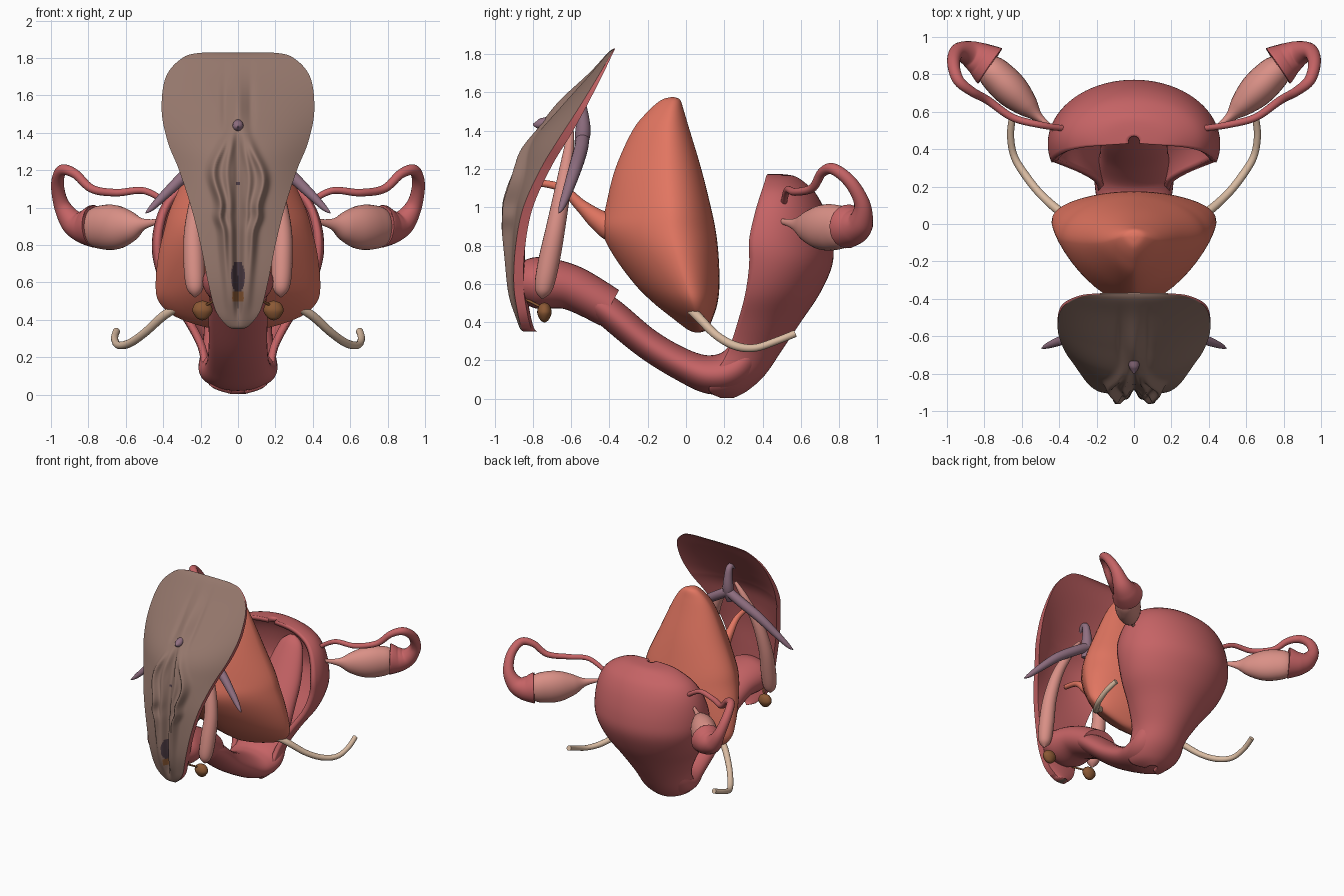
import bpy, bmesh, math
from mathutils import Vector

cube = bpy.data.objects.get("Cube")
if cube:
    bpy.data.objects.remove(cube)


def material(name, r, g, b):
    m = bpy.data.materials.new(name)
    m.use_nodes = True
    m.diffuse_color = (r, g, b, 1)
    node = m.node_tree.nodes["Principled BSDF"]
    node.inputs["Base Color"].default_value = (r, g, b, 1)
    node.inputs["Roughness"].default_value = 0.6
    return m


TAUPE = material("taupe skin", .30, .185, .15)
RED = material("muscle red", .56, .125, .13)
ORANGE = material("coral orange", .76, .18, .12)
PINK = material("soft pink", .70, .28, .24)
BEIGE = material("beige", .70, .50, .36)
MAUVE = material("mauve", .28, .16, .22)
BROWN = material("gland brown", .26, .10, .035)
DARK = material("dark opening", .075, .045, .058)


def smooth(keys, n):
    """Catmull-Rom samples through a list of equal-length tuples."""
    out, last = [], len(keys) - 1
    for i in range(n + 1):
        f = i / n * last
        k = min(int(f), last - 1)
        t = f - k
        quad = [keys[max(0, min(last, k + j))] for j in (-1, 0, 1, 2)]
        out.append([b + .5 * t * (c - a + t * (2*a - 5*b + 4*c - d + t * (3*(b - c) + d - a)))
                    for a, b, c, d in zip(*quad)])
    return out


def surface(name, rows, mats, wrap=True, rule=None, mirror=False, angle=50):
    """Skin rows of points; closed rows also get end caps."""
    bm = bmesh.new()
    vs = [[bm.verts.new(p) for p in row] for row in rows]
    n = len(rows[0])
    for a, b in zip(vs, vs[1:]):
        for c in range(n if wrap else n - 1):
            d = (c + 1) % n
            f = bm.faces.new((a[c], b[c], b[d], a[d]))
            if rule:
                f.material_index = rule(f.calc_center_median(), c)
    if wrap:
        bm.faces.new(vs[0])
        bm.faces.new(vs[-1])
        bmesh.ops.recalc_face_normals(bm, faces=bm.faces)
    me = bpy.data.meshes.new(name)
    bm.to_mesh(me)
    bm.free()
    ob = bpy.data.objects.new(name, me)
    bpy.context.collection.objects.link(ob)
    for m in mats:
        me.materials.append(m)
    bpy.ops.object.select_all(action='DESELECT')
    bpy.context.view_layer.objects.active = ob
    ob.select_set(True)
    bpy.ops.object.shade_smooth_by_angle(angle=math.radians(angle))
    if mirror:
        ob.modifiers.new("mirror", 'MIRROR')
    return ob


def tube(name, keys, mat, flat=1.0, mirror=False, start=(0, 0, 1), sides=20, n=48):
    """Tube through (x, y, z, radius) keys; flat scales the second axis."""
    pts = smooth(keys, n)
    pos = [Vector(p[:3]) for p in pts]
    normal = Vector(start)
    rows = []
    for i, p in enumerate(pos):
        t = (pos[min(i + 1, n)] - pos[max(i - 1, 0)]).normalized()
        normal = (normal - t * normal.dot(t)).normalized()
        side = t.cross(normal)
        r = max(pts[i][3], .001)
        rows.append([p + r * (normal * math.cos(a) + side * math.sin(a) * flat)
                     for a in (math.tau * k / sides for k in range(sides))])
    return surface(name, rows, [mat], mirror=mirror)


# Outer skin plate: height, half width, edge y, centre y
PLATE = [(1.83, .18, -.375, -.375), (1.805, .29, -.39, -.41), (1.70, .385, -.45, -.50),
         (1.52, .408, -.56, -.665), (1.35, .375, -.67, -.81), (1.2, .315, -.76, -.87),
         (1.0, .25, -.85, -.905), (.8, .20, -.89, -.915), (.6, .16, -.90, -.915),
         (.45, .12, -.88, -.89), (.37, .06, -.86, -.87), (.35, .02, -.85, -.85)]
COLS = 100


def bump(v, centre, width):
    return math.exp(-((v - centre) / width) ** 2)


def relief(x, z):
    """Raised folds, central groove and hood on the plate front."""
    fade = 1 / (1 + math.exp((z - 1.38) / .03)) / (1 + math.exp((.45 - z) / .03))
    side = 1 if x > 0 else -1
    ridge = .035 + .04 * bump(z, .9, .4) + .075 * bump(z, 1.18 - .02 * side, .15)
    ridge += .02 * bump(z, .95, .05)
    h = fade * (.015 + .05 * bump(z, 1.02, .3)) * bump(abs(x), ridge, .024)
    h += fade * .02 * bump(abs(x), ridge * .45, .018)
    h -= fade * .03 * bump(x, 0, .025)
    hood = bump(z, 1.54, .14)
    return h + hood * (.03 * bump(x, 0, .035) - .012 * bump(abs(x), .07, .02))


rows = []
for z, w, edge, mid in smooth(PLATE, 130):
    front, back = [], []
    thin = min(1, .1 + (1.83 - z) * 2)
    for c in range(COLS + 1):
        u = c / COLS * 2 - 1
        y = mid + (edge - mid) * u * u
        front.append((u * w, y - relief(u * w, z) * (1 - u ** 4), z))
        back.append((u * w, y + thin * (.05 + .025 * (1 - u * u)), z))
    rows.append(front + back[::-1])


def plate_colour(p, c):
    if c >= COLS:
        return 1
    if (p.x / .037) ** 2 + ((p.z - .63) / .083) ** 2 < 1 or p.x ** 2 + (p.z - 1.13) ** 2 < .0001:
        return 2
    if abs(p.x) < .03 and .5 < p.z < .55:
        return 3
    return 0


surface("skin_plate", rows, [TAUPE, RED, DARK, BROWN], rule=plate_colour, angle=60)

# Bladder: height, half width, front y, back y
BLADDER = [(1.575, .01, -.08, -.06), (1.56, .06, -.13, -.03), (1.5, .12, -.20, -.01),
           (1.4, .18, -.28, .02), (1.2, .27, -.37, .08), (1.0, .36, -.42, .13),
           (.88, .395, -.44, .155), (.75, .425, -.38, .17), (.6, .44, -.27, .175),
           (.5, .425, -.17, .165), (.42, .34, -.07, .14), (.36, .17, .01, .11),
           (.345, .02, .05, .07)]
rows = []
for z, w, front, back in smooth(BLADDER, 60):
    yc = back - .38 * (back - front)
    ring = []
    for k in range(48):
        c, s = math.cos(math.tau * k / 48), math.sin(math.tau * k / 48)
        if s > 0:
            ring.append((w * c, yc + (back - yc) * s, z))
        else:
            ring.append((w * c * abs(c) ** .3, yc - (yc - front) * abs(s) ** 1.4, z))
    rows.append(ring)
surface("bladder", rows, [ORANGE])
tube("urethra", [(0, -.30, .86, .02), (0, -.38, .89, .07), (0, -.46, .935, .055),
                 (0, -.55, 1.01, .033), (0, -.65, 1.10, .022), (0, -.78, 1.13, .018)], ORANGE)

# Open-fronted uterus shell: height, half width, rim y, back y
UTERUS = [(1.175, .03, .43, .47), (1.165, .17, .42, .56), (1.13, .28, .41, .62),
          (1.07, .37, .39, .68), (.97, .43, .36, .73), (.83, .46, .33, .765),
          (.7, .45, .33, .765), (.55, .395, .31, .70), (.4, .295, .27, .60),
          (.25, .215, .22, .50), (.12, .19, .15, .41), (.04, .14, .12, .32),
          (.004, .04, .18, .25)]
WRAP = .3
rows = []
for z, w, rim, back in smooth(UTERUS, 60):
    d = (back - rim) / (1 + math.sin(WRAP))
    angles = [-WRAP + (math.pi + 2 * WRAP) * k / 44 for k in range(45)]
    rows.append([(w * math.cos(a), back - d + d * math.sin(a), z) for a in angles])
shell = surface("uterus_shell", rows, [RED], wrap=False)
wall = shell.modifiers.new("wall", 'SOLIDIFY')
wall.thickness = .035
wall.offset = -1

# Canal from the plate into the uterus, continuing up its back wall
tube("canal", [(0, -.60, .585, .06), (0, -.42, .465, .08), (0, -.2, .285, .08),
               (0, 0, .168, .086), (0, .14, .125, .103), (0, .26, .16, .108),
               (0, .36, .30, .095), (0, .46, .48, .09), (0, .58, .68, .08),
               (0, .68, .88, .05), (0, .70, .95, .01)], RED, flat=1.95, sides=36, n=80)
tube("canal_collar", [(0, -.87, .60, .105), (0, -.77, .605, .135), (0, -.6, .58, .118),
                      (0, -.4, .475, .105)], RED, flat=1.4, sides=32)

# Tubes with flared funnels
tube("uterine_tubes", [(.37, .51, 1.02, .016), (.5, .53, 1.09, .018), (.65, .57, 1.08, .02),
                       (.78, .66, 1.10, .022), (.87, .71, 1.18, .025), (.94, .77, 1.20, .03),
                       (.965, .86, 1.13, .034), (.945, .92, 1.02, .042),
                       (.89, .915, .93, .065), (.83, .885, .90, .09), (.77, .845, .90, .115),
                       (.80, .865, .90, .085)], RED, mirror=True, n=90)

# Ovaries with their ligaments
tube("ovaries", [(.40, .485, .93, .014), (.46, .53, .92, .018), (.515, .575, .91, .035),
                 (.57, .63, .90, .08), (.64, .70, .895, .115), (.71, .77, .895, .12),
                 (.78, .84, .895, .095), (.83, .89, .895, .002)],
     PINK, flat=.78, mirror=True, sides=28)

# Ureters
tube("ureters", [(.32, .02, .47, .024), (.4, .07, .42, .024), (.5, .16, .33, .022),
                 (.58, .26, .275, .022), (.64, .36, .265, .02), (.66, .47, .30, .019),
                 (.65, .57, .34, .019)], BEIGE, mirror=True, sides=16)

# Bulbs behind the plate
tube("bulbs", [(.02, -.60, 1.42, .012), (.09, -.61, 1.32, .025), (.19, -.64, 1.12, .04),
               (.235, -.68, .9, .05), (.235, -.72, .7, .056), (.23, -.745, .57, .045),
               (.23, -.75, .52, .003)], PINK, mirror=True, start=(1, 0, 0))

# Mauve body with a tip through the plate and two side legs
tube("mauve_body", [(0, -.56, 1.28, .025), (0, -.54, 1.38, .04), (0, -.54, 1.48, .031),
                    (0, -.56, 1.55, .024), (0, -.63, 1.53, .022), (0, -.70, 1.46, .024),
                    (0, -.76, 1.435, .028), (0, -.80, 1.432, .004)], MAUVE, start=(1, 0, 0))
tube("mauve_legs", [(0, -.54, 1.36, .035), (.1, -.55, 1.30, .036), (.25, -.58, 1.2, .034),
                    (.38, -.62, 1.08, .026), (.46, -.65, 1.0, .016), (.495, -.665, .97, .002)],
     MAUVE, mirror=True)

# Small glands and their ducts
tube("glands", [(.19, -.74, .397, .002), (.19, -.74, .412, .032), (.19, -.74, .45, .054),
                (.19, -.74, .488, .038), (.19, -.74, .503, .002)],
     BROWN, flat=.7, mirror=True, start=(1, 0, 0))
tube("gland_ducts", [(.19, -.74, .47, .007), (.15, -.78, .49, .007), (.1, -.84, .52, .007)],
     BROWN, mirror=True, sides=8, n=10)
